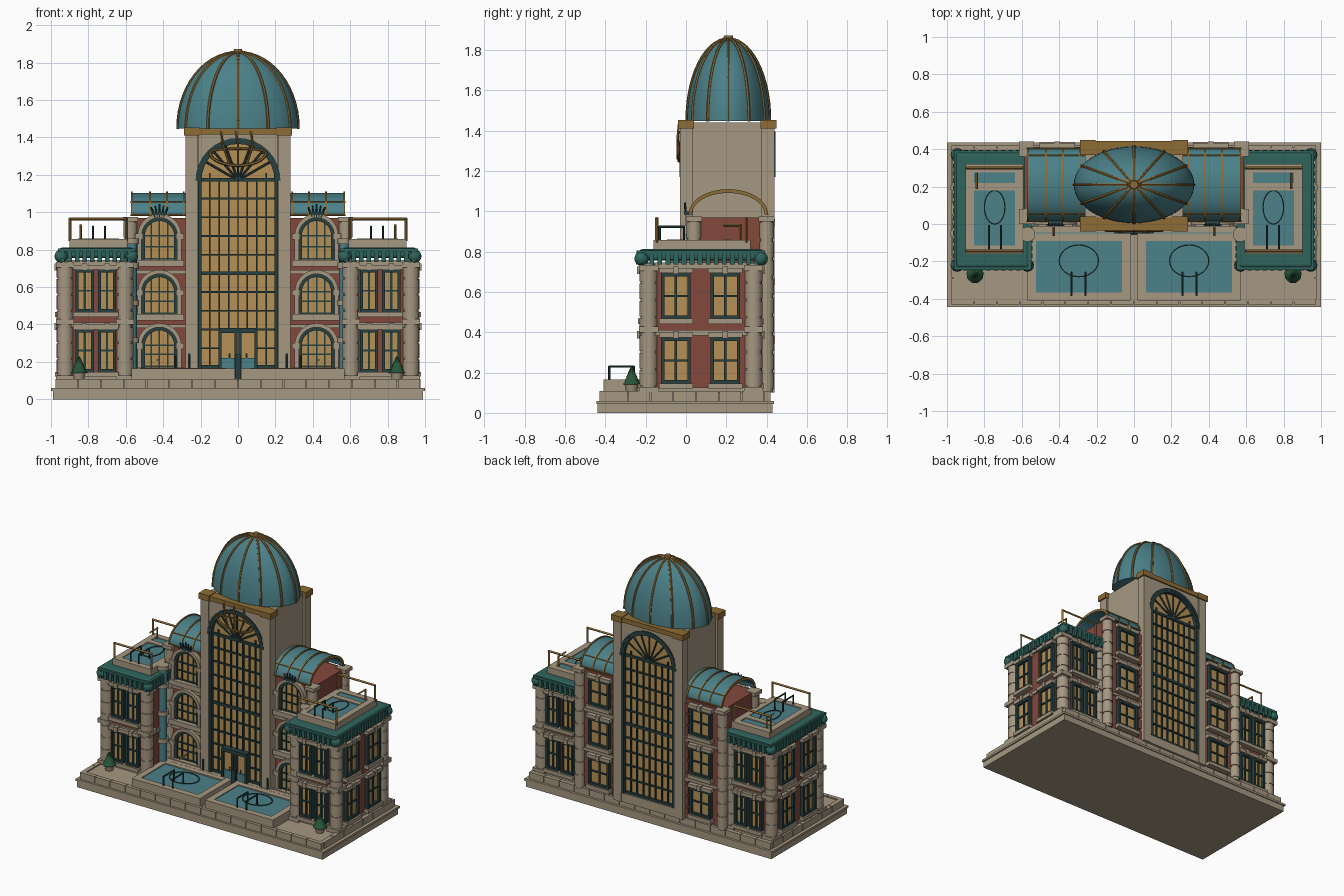
import bpy, bmesh
from math import pi, sin, cos, radians
from mathutils import Matrix, Vector

if "Cube" in bpy.data.objects:
    bpy.data.objects.remove(bpy.data.objects["Cube"])

COL = dict(stone=(.38, .31, .22), teal=(.07, .22, .25), dark=(.02, .05, .05), green=(.03, .13, .11),
           brick=(.23, .065, .045), gold=(.27, .15, .035), glass=(.47, .28, .09), leaf=(.02, .09, .04))
I = Matrix.Identity(4)
parts = {}   # (name, colour, mirrored) -> bmesh


def bm_of(key):
    return parts.setdefault(key, bmesh.new())


def box(k, x0, x1, y0, y1, z0, z1, M=I):
    c = Matrix.Translation(((x0 + x1) / 2, (y0 + y1) / 2, (z0 + z1) / 2))
    bmesh.ops.create_cube(bm_of(k), size=1, matrix=M @ c @ Matrix.Diagonal((x1 - x0, y1 - y0, z1 - z0, 1)))


def cyl(k, x, y, z0, z1, r, r2=None, seg=16):
    bmesh.ops.create_cone(bm_of(k), cap_ends=True, segments=seg, radius1=r, radius2=r if r2 is None else r2,
                          depth=z1 - z0, matrix=Matrix.Translation((x, y, (z0 + z1) / 2)))


def rods(k, pts, r, M=I, seg=6):
    for a, b in zip(pts, pts[1:]):
        a, b = M @ Vector(a), M @ Vector(b)
        R = (b - a).to_track_quat('Z', 'Y').to_matrix().to_4x4()
        bmesh.ops.create_cone(bm_of(k), cap_ends=True, segments=seg, radius1=r, radius2=r,
                              depth=(b - a).length + r, matrix=Matrix.Translation((a + b) / 2) @ R)


def strip(k, outer, inner, y0, y1, M=I):
    """Solid band between two matching (x, z) lines, from depth y0 to y1."""
    bm = bm_of(k)
    rows = [[bm.verts.new(M @ Vector((x, y, z))) for x, z in line]
            for line, y in ((outer, y0), (inner, y0), (inner, y1), (outer, y1))]
    for a, b in zip(rows, rows[1:] + rows[:1]):
        for i in range(len(a) - 1):
            bm.faces.new((a[i], a[i + 1], b[i + 1], b[i]))
    for i in (0, -1):
        bm.faces.new([r[i] for r in rows])


def arch(u, z0, zs, r, n=16):
    return [(u - r, z0)] + [(u - r * cos(pi * i / n), zs + r * sin(pi * i / n)) for i in range(n + 1)] + [(u + r, z0)]


def face(x, y, deg):
    return Matrix.Translation((x, y, 0)) @ Matrix.Rotation(radians(deg), 4, 'Z')


STONE, DARK, GLASS = ('stone_trim', 'stone', True), ('window_frames', 'dark', True), ('window_glass', 'glass', True)
BRICK, RAIL, WATER = ('brick_walls', 'brick', True), ('gold_rails', 'gold', True), ('pool_water', 'teal', True)
COLS, LADDER = ('wing_columns', 'stone', True), ('pool_ladders', 'dark', True)


def window(M, u, z0, w, h):
    a, b, t = u - w / 2, u + w / 2, .016
    box(GLASS, a, b, -.008, .01, z0, z0 + h, M)
    for x in (a, b):
        box(DARK, x - t / 2, x + t / 2, -.026, .01, z0, z0 + h, M)
    box(DARK, u - .006, u + .006, -.016, .01, z0, z0 + h, M)
    for z in (z0, z0 + h):
        box(DARK, a - t / 2, b + t / 2, -.026, .01, z - t / 2, z + t / 2, M)
    box(DARK, a, b, -.016, .01, z0 + h * .5 - .005, z0 + h * .5 + .005, M)
    box(STONE, a - .02, b + .02, -.038, .01, z0 - .034, z0 - .008, M)
    box(STONE, a - .02, b + .02, -.034, .01, z0 + h + .008, z0 + h + .034, M)
    box(STONE, u - .014, u + .014, -.042, .01, z0 + h + .004, z0 + h + .042, M)


def arched(M, u, z0, r, h):
    zs = z0 + h - r
    strip(GLASS, arch(u, z0, zs, r), [(u, z0)] * 19, -.008, .005, M)
    strip(DARK, arch(u, z0, zs, r), arch(u, z0, zs, r - .017), -.024, .005, M)
    strip(STONE, arch(u, z0, zs, r + .022), arch(u, z0, zs, r), -.034, .005, M)
    for x in (-.045, 0, .045):
        box(DARK, u + x - .004, u + x + .004, -.015, 0, z0, zs + (r * r - x * x) ** .5 - .005, M)
    for z in (z0 + .006, z0 + .07, zs):
        box(DARK, u - r, u + r, -.016, 0, z - .004, z + .004, M)
    box(STONE, u - r - .035, u + r + .035, -.045, .005, z0 - .035, z0, M)
    for s in (-1, 1):
        box(STONE, u + s * (r + .015) - .022, u + s * (r + .015) + .022, -.04, .005, zs - .02, zs + .01, M)


# Stepped base with block course
box(('base_plate', 'stone', False), -.99, .99, -.44, .43, 0, .045)
box(('base_plate_rim', 'stone', False), -1, 1, -.445, .437, .045, .06)
box(('base_step', 'stone', False), -.965, .965, -.415, .405, .06, .1)
for i in range(16):
    x = -.975 + i * .122
    for y0, y1 in ((-.43, -.4), (.39, .42)):
        box(('base_blocks', 'stone', False), x, x + .118, y0, y1, .06, .108)
for i in range(7):
    box(('base_blocks_side', 'stone', True), .945, .977, -.4 + i * .113, -.4 + i * .113 + .109, .06, .108)

# Corner wings
box(BRICK, .58, .94, -.2, .35, .1, .74)
for z0, z1 in ((.1, .125), (.385, .41), (.715, .745)):
    box(STONE, .57, .95, -.212, .362, z0, z1)
for x, y in ((.925, -.185), (.605, -.185), (.925, .335), (.605, .335)):
    cyl(COLS, x, y, .1, .74, .04)
    for i in range(7):
        cyl(COLS, x, y, .135 + i * .086, .212 + i * .086, .045)
    for z in (.1, .4, .705):
        box(COLS, x - .048, x + .048, y - .048, y + .048, z, z + .028)
for z in (.155, .475):
    for u in (.7, .82):
        window(face(0, -.2, 0), u, z, .082, .21)
        window(face(0, .35, 180), -u, z, .082, .21)
    for u in (-.05, .195):
        window(face(.94, 0, 90), u, z, .13, .21)
CORN = ('wing_cornice', 'green', True)
box(CORN, .56, .955, -.235, .385, .755, .812)
box(('cornice_lip', 'green', True), .548, .962, -.245, .393, .79, .806)
for i in range(15):
    y = -.21 + i * .04
    for x in (.556, .956):
        box(('cornice_blocks', 'green', True), x - .012, x + .012, y - .012, y + .012, .735, .79)
for i in range(10):
    x = .58 + i * .04
    for y in (-.236, .384):
        box(('cornice_blocks', 'green', True), x - .012, x + .012, y - .012, y + .012, .735, .79)
for x in (.57, .945):
    for y in (-.22, .37):
        bmesh.ops.create_uvsphere(bm_of(('cornice_balls', 'green', True)), u_segments=12, v_segments=8,
                                  radius=.036, matrix=Matrix.Translation((x, y, .765)))


def pool(x0, x1, y0, y1, z0, z1, edge, rx, ry, ladder_x, bar):
    """Raised basin with water, floating ring, ladder and cross bar."""
    k = ('pool_surround', 'stone', True)
    box(k, x0, x1, y0, y1, z0, z1 - .012)
    for a, b, c, d in ((x0, x0 + edge, y0, y1), (x1 - edge, x1, y0, y1),
                       (x0, x1, y0, y0 + edge), (x0, x1, y1 - edge, y1)):
        box(k, a, b, c, d, z1 - .014, z1)
    box(WATER, x0 + edge, x1 - edge, y0 + edge, y1 - edge, z1 - .014, z1 - .006)
    box(k, x0 + edge, x1 - edge, bar, bar + .04, z1 - .01, z1 + .002)
    cx, cy = (x0 + x1) / 2, y0 + (y1 - y0) * .52
    rods(LADDER, [(cx + rx * cos(pi * i / 12), cy + ry * sin(pi * i / 12), z1 - .004) for i in range(25)], .004)
    for x in ladder_x:
        a = y0 + .03
        rods(LADDER, [(x, a, z1 - .01), (x, a, z1 + .065), (x, a + .12, z1 + .065), (x, a + .12, z1 - .01)], .006)


# Roof pools with gold rails, and front terrace pools
pool(.59, .9, -.16, .32, .81, .858, .045, .055, .09, (.71, .775), .18)
pool(.02, .57, -.41, 0, .1, .165, .045, .105, .085, (.26, .335), -.09)
for y in (-.145, .3):
    rods(RAIL, [(.597, y, .85), (.597, y, .965), (.897, y, .965), (.897, y, .85)], .008, seg=4)
rods(RAIL, [(.84, .19, .93), (.84, .27, .93), (.84, .27, .85)], .007, seg=4)
rods(RAIL, [(.43, -.06, .21), (.43, .02, .21)], .007, seg=4)

# Middle blocks
box(BRICK, .25, .585, .03, .4, .1, .97)
for z in (.4, .69):
    box(STONE, .27, .59, .018, .412, z - .02, z)
for z0, h in ((.17, .215), (.455, .215), (.745, .225)):
    arched(face(0, .03, 0), .42, z0, .095, h)
for z0 in (.16, .45, .74):
    window(face(0, .4, 180), -.41, z0, .15, .18)
for x, y in ((.575, .4), (.575, .04)):
    cyl(COLS, x, y, .1, .97, .032)
    for i in range(9):
        cyl(COLS, x, y, .12 + i * .093, .2 + i * .093, .037)
    box(COLS, x - .04, x + .04, y - .04, y + .04, .95, .975)
for i in range(10):     # quoins by the tower
    box(('back_quoins', 'brick', True), .275, .305, .39, .412, .11 + i * .085, .18 + i * .085)
for i in range(-2, 3):  # crest spikes over the top windows
    rods(DARK, [(.42 + i * .012, .0, .975), (.42 + i * .022, -.005, 1.04 - abs(i) * .008)], .005)
box(DARK, .38, .46, -.01, .02, .985, 1.0)

# Downpipes at the inner wing corners
cyl(('downpipe', 'teal', True), .568, -.055, .1, .84, .028)
for z in (.1, .3, .5, .7, .83):
    cyl(('downpipe_rings', 'stone', True), .568, -.055, z, z + .03, .04)

# Barrel roofs with gold ribs
TURN = Matrix.Rotation(radians(90), 4, 'Z')   # local x -> y, local y -> -x


def vault(ry, rz):
    return [(.21 - ry * cos(pi * i / 20), .985 + rz * sin(pi * i / 20)) for i in range(21)]


strip(('barrel_roof', 'teal', True), vault(.192, .118), vault(.18, .106), -.572, -.25, TURN)
for x in (.29, .38, .47, .568):
    strip(('barrel_ribs', 'gold', True), vault(.197, .125), vault(.18, .108), -x - .005, -x + .005, TURN)
for i in (0, 4, 16, 20):
    y, z = vault(.194, .12)[i]
    rods(('barrel_ribs', 'gold', True), [(.26, y, z), (.572, y, z)], .005)

# Tower
TS, TD, TG = ('tower_stone', 'stone', False), ('tower_frames', 'dark', False), ('tower_gold', 'gold', False)
box(('tower_body', 'stone', False), -.262, .262, .005, .41, .1, 1.44)
R, ZS, Z0 = .215, 1.17, .165
for M in (face(0, .005, 0), face(0, .405, 180)):
    for s in (-1, 1):
        x = s * .248
        box(TS, x - .032, x + .032, -.035, .03, .1, 1.42, M)
        box(TG, x - .042, x + .042, -.045, .035, 1.41, 1.452, M)
    box(TG, -.22, .22, -.04, .03, 1.415, 1.448, M)
    box(TS, -.22, .22, -.03, .01, .1, Z0, M)
    a = arch(0, Z0, ZS, R)
    strip(TS, [(x, 1.415) for x, z in a[1:-1]], a[1:-1], -.03, 0, M)
    strip(('tower_glass', 'glass', False), a, [(0, Z0)] * 19, -.01, 0, M)
    strip(TD, a, arch(0, Z0, ZS, R - .02), -.035, 0, M)
    strip(TD, arch(0, ZS, ZS, R + .012), arch(0, ZS, ZS, R - .004), -.038, 0, M)
    for x in (-.15, -.1, -.05, 0, .05, .1, .15):
        box(TD, x - .004, x + .004, -.022, 0, Z0, ZS + (.04 if abs(x) > .12 else 0), M)
    for i in range(11):
        z = Z0 + .008 + i * .1
        t = .009 if i in (0, 5, 10) else .0045
        box(TD, -R, R, -.022, 0, z - t, z + t, M)
    for d in (30, 50, 70, 90, 110, 130, 150):   # fan mullions
        rods(TD, [(0, -.018, ZS), (.205 * cos(radians(d)), -.018, ZS + .205 * sin(radians(d)))], .006, M)

# Gold fan ornament on the front arch
rods(TG, [(.15 * cos(pi + pi * i / 12), -.035, 1.32 + .07 * sin(pi + pi * i / 12)) for i in range(13)], .008)
rods(TG, [(.15 * cos(pi * i / 12), -.035, 1.32 + .02 * sin(pi * i / 12)) for i in range(13)], .006)
for x in (-.08, 0, .08):
    rods(TG, [(x * .6, -.04, 1.26), (x, -.042, 1.36), (x - .01, -.035, 1.43)], .006)

# Entrance doors
box(TD, -.1, .1, -.05, 0, .355, .38)
for x in (-.095, -.012, .012, .095):
    box(TD, x - .008, x + .008, -.05, 0, .165, .37)
box(('door_panels', 'teal', False), -.1, .1, -.04, 0, .165, .22)
box(('door_glass', 'glass', False), -.1, .1, -.03, 0, .22, .36)
box(TD, -.016, .016, -.06, -.03, .1, .24)
for x in (.045, .26):
    rods(LADDER, [(x, -.03, .165), (x, -.03, .24)], .007)

# Dome, ribs and cap
DX, DY, DZ, CY = .322, .205, .405, .21
bm = bm_of(('dome', 'teal', False))
bmesh.ops.create_uvsphere(bm, u_segments=48, v_segments=32, radius=1,
                          matrix=Matrix.Translation((0, CY, 1.448)) @ Matrix.Diagonal((DX, DY, DZ, 1)))
cut = bmesh.ops.bisect_plane(bm, geom=bm.verts[:] + bm.edges[:] + bm.faces[:], dist=1e-4,
                             plane_co=(0, 0, 1.448), plane_no=(0, 0, 1), clear_inner=True)
bmesh.ops.holes_fill(bm, edges=[e for e in bm.edges if e.is_boundary])
for j in range(12):
    a = pi * j / 6
    rods(('dome_ribs', 'gold', False), [(DX * cos(a) * cos(t), CY + DY * sin(a) * cos(t), 1.45 + DZ * sin(t))
                                        for t in (pi / 2 * i / 14 for i in range(15))], .008)
cyl(('dome_cap', 'gold', False), 0, CY, 1.84, 1.872, .028, .022, 12)

# Potted shrubs
cyl(('plant_pot', 'stone', True), .85, -.27, .1, .145, .026, .036, 12)
for i in range(4):
    cyl(('shrub', 'leaf', True), .85, -.27, .14 + i * .019, .172 + i * .019, .047 - i * .009, .022 - i * .006, 9)

# Turn every part into an object
mats = {}
for n, c in COL.items():
    mats[n] = bpy.data.materials.new(n)
    mats[n].diffuse_color = (*c, 1)
for (name, colour, mirrored), bm in parts.items():
    bmesh.ops.remove_doubles(bm, verts=bm.verts, dist=1e-6)
    bmesh.ops.recalc_face_normals(bm, faces=bm.faces)
    me = bpy.data.meshes.new(name)
    bm.to_mesh(me)
    bm.free()
    me.materials.append(mats[colour])
    ob = bpy.data.objects.new(name, me)
    bpy.context.collection.objects.link(ob)
    if name == 'wing_cornice':
        b = ob.modifiers.new('round', 'BEVEL')
        b.width, b.segments = .018, 3
    if mirrored:
        ob.modifiers.new('mirror', 'MIRROR')
    ob.select_set(True)
    bpy.context.view_layer.objects.active = ob
bpy.ops.object.shade_smooth_by_angle(angle=radians(35))

for m in bpy.data.materials:
    if m.users and not m.is_grease_pencil:
        m.use_nodes = True
        m.node_tree.nodes["Principled BSDF"].inputs["Base Color"].default_value = m.diffuse_color
